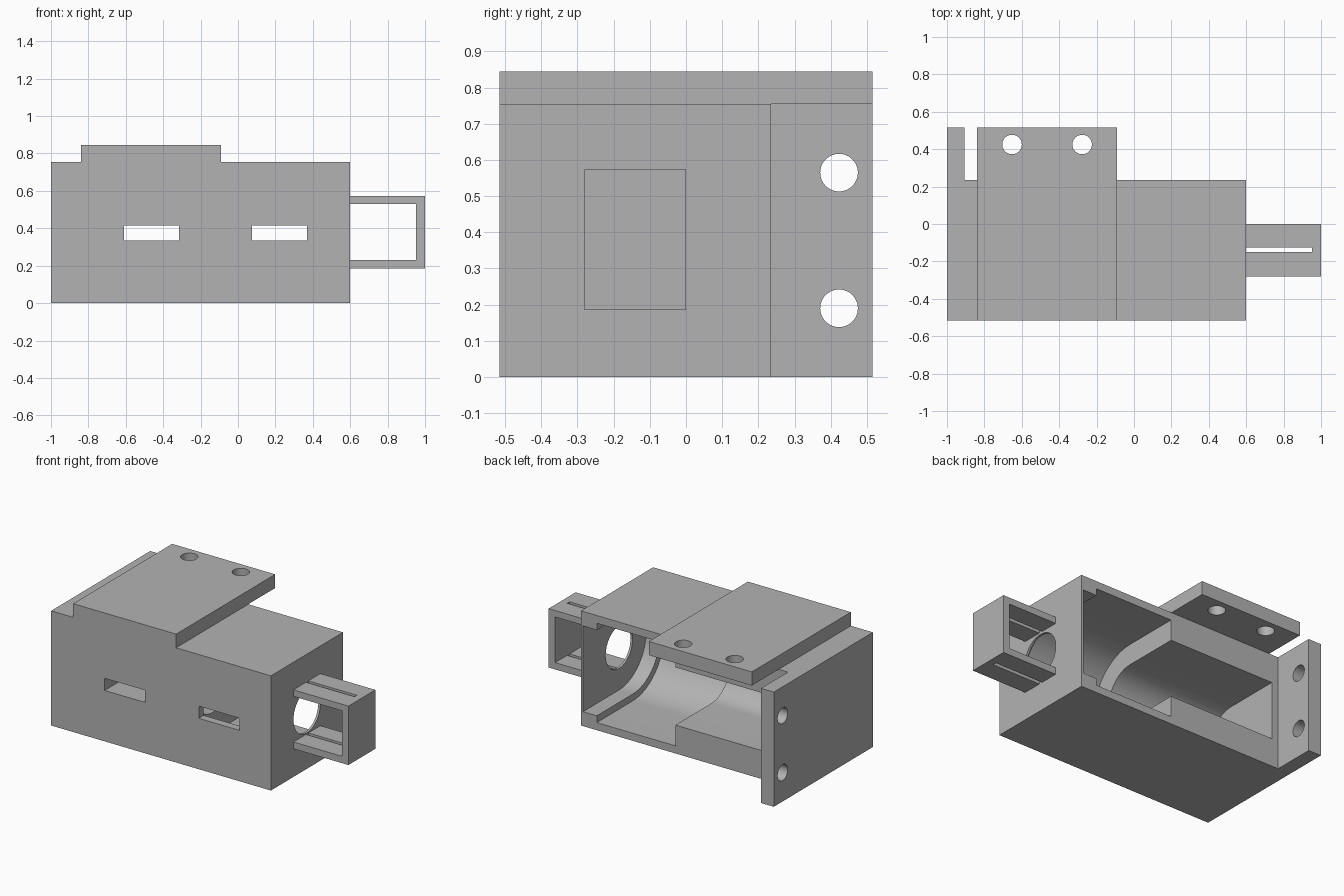
import bpy, bmesh, math
from mathutils import Matrix, Vector

cube = bpy.data.objects.get("Cube")
if cube:
    bpy.data.objects.remove(cube, do_unlink=True)

grey = bpy.data.materials.new("plain_grey")
grey.use_nodes = True
colour = (0.45, 0.45, 0.45, 1)
grey.diffuse_color = colour
grey.node_tree.nodes["Principled BSDF"].inputs["Base Color"].default_value = colour


def add_object(name, bm):
    bmesh.ops.recalc_face_normals(bm, faces=bm.faces)
    mesh = bpy.data.meshes.new(name)
    bm.to_mesh(mesh)
    bm.free()
    mesh.materials.append(grey)
    obj = bpy.data.objects.new(name, mesh)
    bpy.context.collection.objects.link(obj)
    return obj


def box(name, x, y, z):
    """Box from its (low, high) range on each axis."""
    bm = bmesh.new()
    bmesh.ops.create_cube(bm, size=1)
    for v in bm.verts:
        v.co = [r[0] if c < 0 else r[1] for c, r in zip(v.co, (x, y, z))]
    return add_object(name, bm)


def cylinder(name, centre, radius, depth, axis):
    bm = bmesh.new()
    turn = Vector((0, 0, 1)).rotation_difference(Vector(axis)).to_matrix().to_4x4()
    bmesh.ops.create_cone(bm, cap_ends=True, segments=48, radius1=radius, radius2=radius,
                          depth=depth, matrix=Matrix.Translation(centre) @ turn)
    return add_object(name, bm)


def u_channel(name, x0, x1, radius):
    """Channel along x, rounded at the front and running straight out of the back."""
    steps = 32
    outline = [(BACK + 0.1, MID_Z + radius)]
    for i in range(steps + 1):
        a = math.pi / 2 + math.pi * i / steps
        outline.append((MID_Y + radius * math.cos(a), MID_Z + radius * math.sin(a)))
    outline.append((BACK + 0.1, MID_Z - radius))
    bm = bmesh.new()
    face = bm.faces.new([bm.verts.new((x0, y, z)) for y, z in outline])
    result = bmesh.ops.extrude_face_region(bm, geom=[face])
    verts = [g for g in result["geom"] if isinstance(g, bmesh.types.BMVert)]
    bmesh.ops.translate(bm, verts=verts, vec=(x1 - x0, 0, 0))
    return add_object(name, bm)


def cut(target, cutters):
    bpy.context.view_layer.objects.active = target
    for cutter in cutters:
        cutter.hide_render = True
        mod = target.modifiers.new("cut", "BOOLEAN")
        mod.operation, mod.solver, mod.object = "DIFFERENCE", "EXACT", cutter
        bpy.ops.object.modifier_apply(modifier=mod.name)
        bpy.data.objects.remove(cutter, do_unlink=True)


FRONT, BACK, REAR = -0.515, 0.235, 0.515
TOP = 0.755
MID_Y, MID_Z = -0.14, 0.377

# Housing: stepped channel, shaft hole and two front slots
housing = box("housing", (-1, 0.6), (FRONT, BACK), (0, TOP))
cut(housing, [
    u_channel("narrow_channel", -0.86, 0.2, 0.19),
    u_channel("wide_channel", -0.087, 0.485, 0.327),
    u_channel("end_channel", 0.3, 0.585, 0.282),
    cylinder("shaft_hole", (0.6, MID_Y, MID_Z), 0.14, 0.2, (1, 0, 0)),
    box("slot_a", (-0.61, -0.315), (-0.6, -0.1), (0.335, 0.415)),
    box("slot_b", (0.075, 0.37), (-0.6, -0.1), (0.335, 0.415)),
])

# Side flange with two screw holes
side_flange = box("side_flange", (-1, -0.907), (BACK, REAR), (0, TOP))
cut(side_flange, [cylinder("screw_hole", (-0.95, 0.423, z), 0.052, 0.4, (1, 0, 0))
                  for z in (0.19, 0.565)])

# Top flange with two screw holes
top_flange = box("top_flange", (-0.84, -0.09), (FRONT, REAR), (TOP, 0.845))
cut(top_flange, [cylinder("screw_hole", (x, 0.425, 0.8), 0.052, 0.4, (0, 0, 1))
                 for x in (-0.652, -0.277)])

# End bracket: open frame with a thin slot through top and bottom
bracket = box("end_bracket", (0.6, 1), (-0.28, 0), (0.185, 0.573))
cut(bracket, [
    box("frame_opening", (0.5, 0.953), (-0.4, 0.1), (0.23, 0.53)),
    box("thin_slot", (0.5, 0.953), (-0.15, -0.125), (0.1, 0.7)),
])

# Smooth the round walls, keep edges sharp
bpy.ops.object.select_all(action="DESELECT")
for obj in (housing, side_flange, top_flange, bracket):
    obj.select_set(True)
bpy.context.view_layer.objects.active = housing
bpy.ops.object.shade_smooth_by_angle(angle=math.radians(30))
